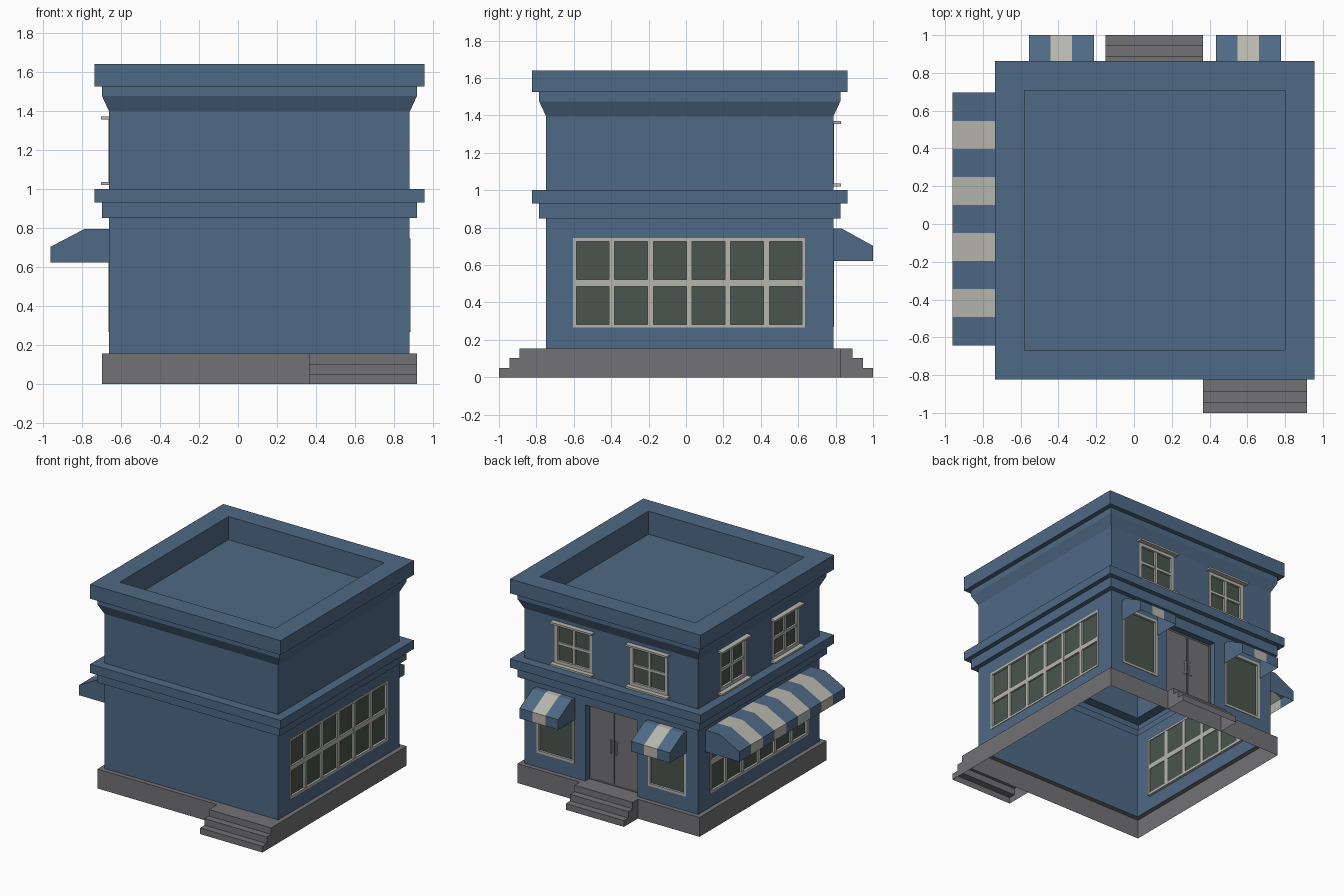
import bpy
from mathutils import Vector

if "Cube" in bpy.data.objects:
    bpy.data.objects.remove(bpy.data.objects["Cube"])


def mat(name, c):
    m = bpy.data.materials.new(name)
    m.diffuse_color = (*c, 1)
    m.use_nodes = True
    m.node_tree.nodes["Principled BSDF"].inputs["Base Color"].default_value = m.diffuse_color
    return m


MATS = [mat("blue_paint", (0.078, 0.143, 0.235)), mat("grey_stone", (0.17, 0.165, 0.175)),
        mat("cream_trim", (0.47, 0.465, 0.42)), mat("dark_glass", (0.068, 0.09, 0.074)),
        mat("door_edge", (0.085, 0.105, 0.105))]
BLUE, STONE, CREAM, GLASS, EDGE = range(5)
X0, X1, Y0, Y1 = -0.66, 0.88, -0.748, 0.788      # wall footprint
CX, CY = (X0 + X1) / 2, (Y0 + Y1) / 2


def make(name, polys):
    """polys: (points, material, outward hint or None)"""
    verts, faces, ids = [], [], []
    for pts, m, hint in polys:
        pts = [Vector(p) for p in pts]
        if hint is not None:
            n = Vector((0, 0, 0))
            for a, b in zip(pts, pts[1:] + pts[:1]):
                n += a.cross(b)
            if n.dot(Vector(hint)) < 0:
                pts.reverse()
        faces.append(range(len(verts), len(verts) + len(pts)))
        verts += pts
        ids.append(m)
    me = bpy.data.meshes.new(name)
    me.from_pydata(verts, [], [list(f) for f in faces])
    for m in MATS:
        me.materials.append(m)
    for p, i in zip(me.polygons, ids):
        p.material_index = i
    ob = bpy.data.objects.new(name, me)
    bpy.context.collection.objects.link(ob)
    return ob


# Each side maps (u along wall, d outward, z)
SIDES = {
    "back": (lambda u, d, z: (u, Y1 + d, z), (0, 1, 0), X0, X1),
    "front": (lambda u, d, z: (u, Y0 - d, z), (0, -1, 0), X0, X1),
    "left": (lambda u, d, z: (X0 - d, u, z), (-1, 0, 0), Y0, Y1),
    "right": (lambda u, d, z: (X1 + d, u, z), (1, 0, 0), Y0, Y1),
}


def box(side, u0, u1, z0, z1, d0, d1, m):
    P = SIDES[side][0]
    c = Vector(P((u0 + u1) / 2, (d0 + d1) / 2, (z0 + z1) / 2))
    U, D, Z = (u0, u1), (d0, d1), (z0, z1)
    quads = []
    order = ((0, 0), (1, 0), (1, 1), (0, 1))
    for k in (0, 1):
        quads.append([P(U[k], D[i], Z[j]) for i, j in order])
        quads.append([P(U[i], D[k], Z[j]) for i, j in order])
        quads.append([P(U[i], D[j], Z[k]) for i, j in order])
    return [(q, m, sum((Vector(p) for p in q), Vector()) / 4 - c) for q in quads]


def wall(side, z0, z1, holes):
    P, n, a, b = SIDES[side]
    us = sorted({a, b, *[h[0] for h in holes], *[h[1] for h in holes]})
    zs = sorted({z0, z1, *[h[2] for h in holes], *[h[3] for h in holes]})
    out = []
    for p, q in zip(us, us[1:]):
        for r, s in zip(zs, zs[1:]):
            if not any(h[0] < (p + q) / 2 < h[1] and h[2] < (r + s) / 2 < h[3] for h in holes):
                out.append(([P(p, 0, r), P(q, 0, r), P(q, 0, s), P(p, 0, s)], BLUE, n))
    return out


def window(name, side, h, nu, nz, rim, bar, barz):
    P, n, _, _ = SIDES[side]
    u0, u1, z0, z1 = h
    out = [([P(u0, -.014, z0), P(u1, -.014, z0), P(u1, -.014, z1), P(u0, -.014, z1)], GLASS, n)]
    for a, b in ((u0, u0 + rim), (u1 - rim, u1)):
        out += box(side, a, b, z0, z1, -.02, .004, CREAM)
    for a, b in ((z0, z0 + rim), (z1 - rim, z1)):
        out += box(side, u0 + rim, u1 - rim, a, b, -.02, .004, CREAM)
    for i in range(1, nu):
        u = u0 + (u1 - u0) * i / nu
        out += box(side, u - bar / 2, u + bar / 2, z0 + rim, z1 - rim, -.018, .001, CREAM)
    for i in range(1, nz):
        z = z0 + (z1 - z0) * i / nz
        out += box(side, u0 + rim, u1 - rim, z - barz / 2, z + barz / 2, -.018, 0, CREAM)
    make(name, out)


def ring_strip(name, profile, m, cap=False):
    rings = [[(X0 - e, Y0 - e, z), (X1 + e, Y0 - e, z), (X1 + e, Y1 + e, z), (X0 - e, Y1 + e, z)]
             for e, z in profile]
    out = []
    for a, b in zip(rings, rings[1:]):
        out += [([a[i], a[(i + 1) % 4], b[(i + 1) % 4], b[i]], m, None) for i in range(4)]
    if cap:
        out.append((rings[-1], m, None))
    make(name, out)


# Plinth, mid cornice, flared top with sunken roof
ring_strip("plinth", [(.037, 0), (.037, .155), (0, .155)], STONE)
ring_strip("mid_cornice", [(0, .85), (.038, .85), (.038, .93), (.075, .93), (.075, 1), (0, 1)], BLUE)
ring_strip("roof_parapet", [(0, 1.395), (.037, 1.475), (.037, 1.525), (.075, 1.525), (.075, 1.64),
                            (-.08, 1.64), (-.08, 1.455)], BLUE, True)

# Openings
door = (CX - .23, CX + .23, .155, .765)
shop = [(CX + s * .495 - .168, CX + s * .495 + .168, .27, .745) for s in (-1, 1)]
wide = (-.603, .637, .265, .745)
upper = {"back": [(CX + s * .335 - .165, CX + s * .335 + .165, 1.035, 1.355) for s in (-1, 1)],
         "left": [(CY + s * .335 - .165, CY + s * .335 + .165, 1.035, 1.355) for s in (-1, 1)]}
lower = {"back": shop + [door], "left": [wide], "right": [wide]}
for s in SIDES:
    make(s + "_wall", wall(s, .155, .85, lower.get(s, [])) + wall(s, 1.0, 1.395, upper.get(s, [])))

# Windows
for i, h in enumerate(shop):
    window(f"shop_window_{i}", "back", h, 1, 1, .02, 0, 0)
for s in ("left", "right"):
    window(s + "_wide_window", s, wide, 6, 2, .018, .03, .038)
for s, hs in upper.items():
    for i, h in enumerate(hs):
        window(f"{s}_upper_window_{i}", s, h, 2, 2, .025, .022, .022)
        make(f"{s}_lintel_{i}", box(s, h[0] - .02, h[1] + .02, 1.355, 1.37, -.01, .042, CREAM))
        make(f"{s}_sill_{i}", box(s, h[0] - .02, h[1] + .02, 1.02, 1.035, -.01, .042, CREAM))

# Recessed double door
B = SIDES["back"][0]
u0, u1, z0, z1 = door
D = -.05
alcove = [([B(u, 0, z0), B(u, D, z0), B(u, D, z1), B(u, 0, z1)], BLUE, (CX - u, 0, 0)) for u in (u0, u1)]
alcove += [([B(u0, 0, z), B(u1, 0, z), B(u1, D, z), B(u0, D, z)], m, (0, 0, d))
           for z, m, d in ((z0, STONE, 1), (z1, BLUE, -1))]
alcove.append(([B(u0, D, z0), B(u1, D, z0), B(u1, D, z1), B(u0, D, z1)], EDGE, (0, 1, 0)))
make("door_alcove", alcove)
for i, s in enumerate((-1, 1)):
    a, b = sorted((CX + s * .008, CX + s * .212))
    make(f"door_leaf_{i}", box("back", a, b, z0 + .02, z1 - .02, D, D + .008, STONE))
    a, b = sorted((CX + s * .018, CX + s * .03))
    make(f"door_handle_{i}", box("back", a, b, .42, .53, D + .015, D + .026, CREAM)
         + box("back", a, b, .43, .44, D + .008, D + .015, CREAM)
         + box("back", a, b, .51, .52, D + .008, D + .015, CREAM))


# Striped awnings, open underneath
def awning(name, side, u0, u1, n, flat, reach):
    P, nrm, _, _ = SIDES[side]
    prof = [(0, .795), (flat, .795), (reach, .703), (reach, .622)]
    hint = Vector(nrm) + Vector((0, 0, 1))
    out = []
    for i in range(n):
        a, b = u0 + (u1 - u0) * i / n, u0 + (u1 - u0) * (i + 1) / n
        for p, q in zip(prof, prof[1:]):
            out.append(([P(a, *p), P(b, *p), P(b, *q), P(a, *q)], CREAM if i % 2 else BLUE, hint))
    along = Vector(P(1, 0, 0)) - Vector(P(0, 0, 0))
    for u, sg in ((u0, -1), (u1, 1)):
        out.append(([P(u, *p) for p in prof] + [P(u, 0, .622)], BLUE, along * sg))
    make(name, out)


awning("left_awning", "left", -.642, .695, 9, .125, .30)
for i, s in enumerate((-1, 1)):
    awning(f"back_awning_{i}", "back", CX + s * .495 - .172, CX + s * .495 + .172, 3, .045, 1 - Y1)


# Entrance steps, open underneath
def steps(name, x0, x1, yw, s):
    prof = [(yw, .155), (s * .89, .155), (s * .89, .103), (s * .945, .103),
            (s * .945, .05), (s * 1.0, .05), (s * 1.0, 0)]
    out = [([(x0, *p), (x1, *p), (x1, *q), (x0, *q)], STONE, (0, s, 1)) for p, q in zip(prof, prof[1:])]
    for x, d in ((x0, -1), (x1, 1)):
        out.append(([(x, *p) for p in prof] + [(x, yw, 0)], STONE, (d, 0, 0)))
    make(name, out)


steps("back_steps", -.15, .365, Y1 + .037, 1)
steps("front_steps", .365, X1 + .037, Y0 - .037, -1)
